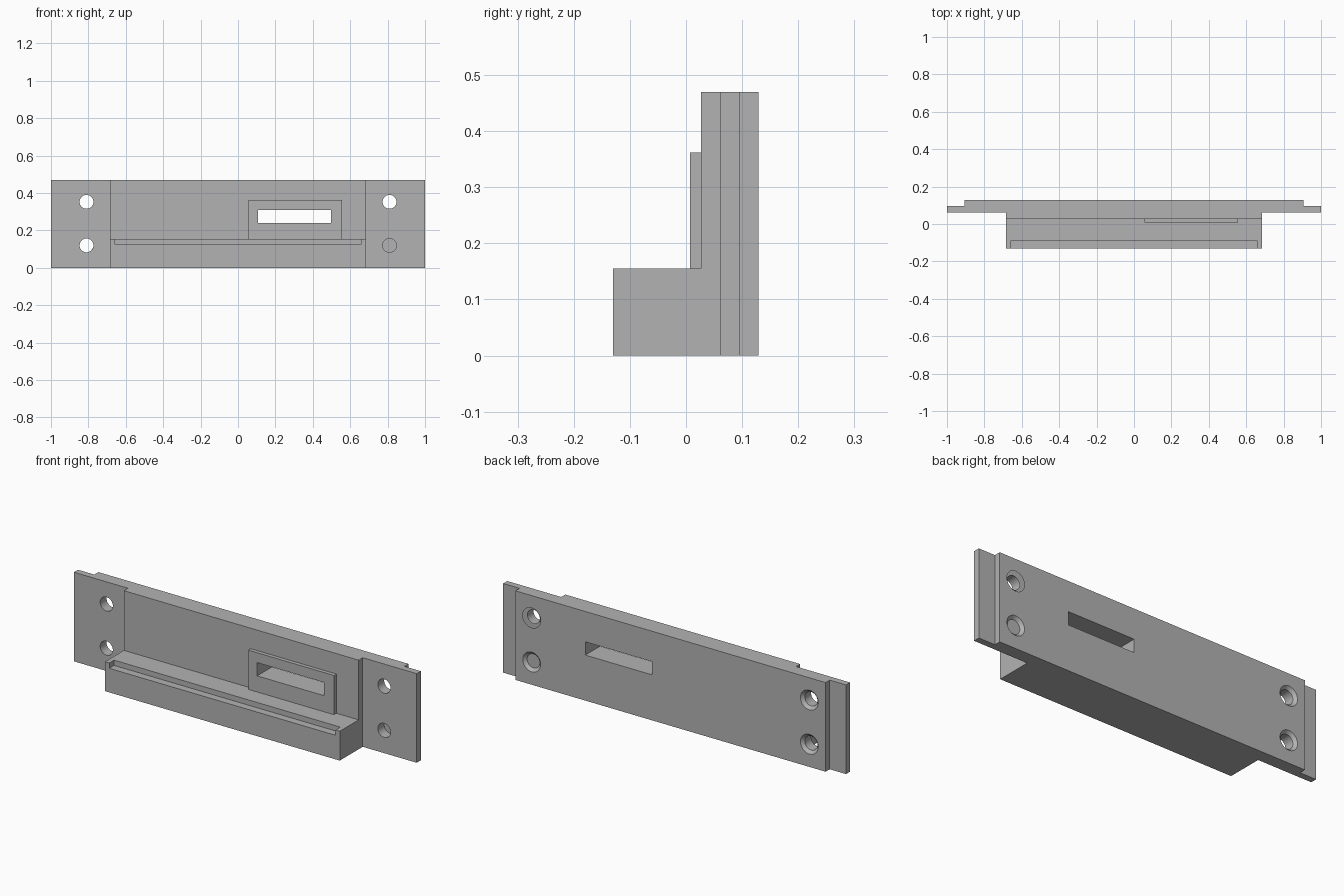
import bpy
import bmesh
from mathutils import Matrix, Vector

cube = bpy.data.objects.get("Cube")
if cube:
    bpy.data.objects.remove(cube, do_unlink=True)

grey = bpy.data.materials.new("plain_grey")
grey.use_nodes = True
colour = (0.45, 0.45, 0.45, 1)
grey.diffuse_color = colour
grey.node_tree.nodes["Principled BSDF"].inputs["Base Color"].default_value = colour


def make_object(name, bm):
    bmesh.ops.recalc_face_normals(bm, faces=bm.faces)
    mesh = bpy.data.meshes.new(name)
    bm.to_mesh(mesh)
    bm.free()
    mesh.materials.append(grey)
    obj = bpy.data.objects.new(name, mesh)
    bpy.context.collection.objects.link(obj)
    return obj


def box(name, x, y, z):
    bm = bmesh.new()
    bmesh.ops.create_cube(bm, size=1)
    for v in bm.verts:
        v.co = Vector([r[0] if c < 0 else r[1] for c, r in zip(v.co, (x, y, z))])
    return make_object(name, bm)


def prism(name, outline, height):
    bm = bmesh.new()
    face = bm.faces.new([bm.verts.new((x, y, 0)) for x, y in outline])
    top = bmesh.ops.extrude_face_region(bm, geom=[face])["geom"]
    bmesh.ops.translate(bm, vec=(0, 0, height),
                        verts=[e for e in top if isinstance(e, bmesh.types.BMVert)])
    return make_object(name, bm)


def bore(name, x, z, y0, y1, r0, r1):
    # Round cutter running from y0 (radius r0) to y1 (radius r1)
    bm = bmesh.new()
    turn = Matrix.Translation((x, (y0 + y1) / 2, z)) @ Matrix.Rotation(-1.5707963, 4, "X")
    bmesh.ops.create_cone(bm, cap_ends=True, segments=40, radius1=r0, radius2=r1,
                          depth=y1 - y0, matrix=turn)
    return make_object(name, bm)


def boolean(target, other, operation):
    mod = target.modifiers.new(operation.title(), "BOOLEAN")
    mod.operation = operation
    mod.solver = "EXACT"
    mod.object = other
    bpy.context.view_layer.objects.active = target
    bpy.ops.object.modifier_apply(modifier=mod.name)
    bpy.data.objects.remove(other, do_unlink=True)


# Stepped back plate with thin mounting ears
half = [(0.685, 0.027), (0.685, 0.061), (1, 0.061), (1, 0.095), (0.905, 0.095), (0.905, 0.129)]
plate = prism("back_plate", half + [(-x, y) for x, y in reversed(half)], 0.47)

# Front ledge and raised slot surround
boolean(plate, box("ledge", (-0.685, 0.685), (-0.13, 0.05), (0, 0.155)), "UNION")
boolean(plate, box("slot_surround", (0.055, 0.555), (0.007, 0.05), (0.1, 0.362)), "UNION")

# Rebate along the ledge's front edge, and the slot
boolean(plate, box("rebate", (-0.66, 0.66), (-0.2, -0.09), (0.127, 0.2)), "DIFFERENCE")
boolean(plate, box("slot", (0.107, 0.497), (-0.05, 0.2), (0.24, 0.31)), "DIFFERENCE")

# Four screw holes, countersunk at the back
for x in (-0.81, 0.81):
    for z in (0.12, 0.353):
        boolean(plate, bore("hole", x, z, 0, 0.2, 0.037, 0.037), "DIFFERENCE")
        boolean(plate, bore("countersink", x, z, 0.114, 0.134, 0.037, 0.057), "DIFFERENCE")

bpy.ops.object.select_all(action="DESELECT")
plate.select_set(True)
bpy.context.view_layer.objects.active = plate
bpy.ops.object.shade_smooth_by_angle(angle=0.5)
plate.name = "mounting_bracket"
